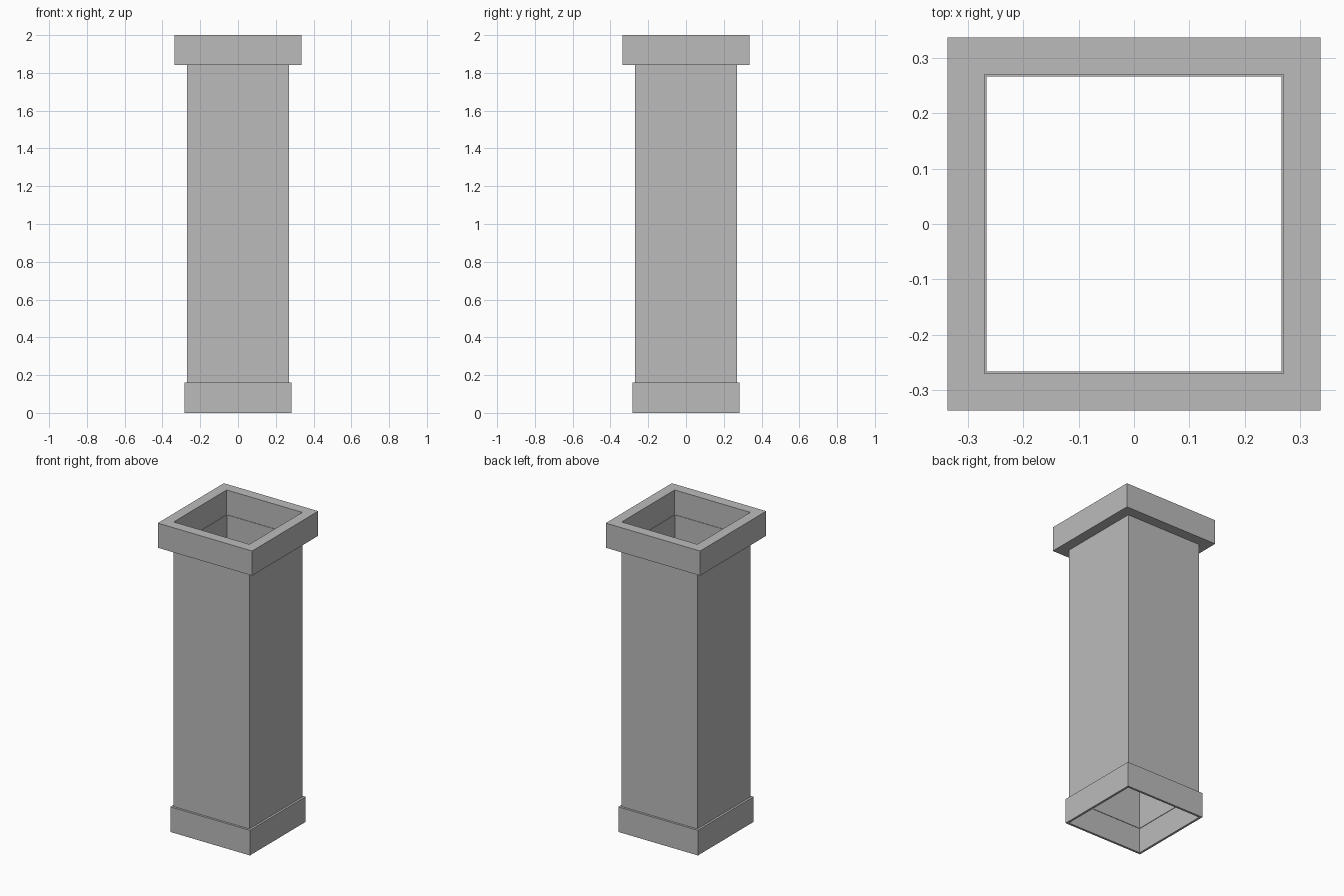
import bpy
import bmesh

if "Cube" in bpy.data.objects:
    bpy.data.objects.remove(bpy.data.objects["Cube"], do_unlink=True)

stone = bpy.data.materials.new("stone_grey")
stone.use_nodes = True
GREY = (0.5, 0.5, 0.5, 1)
stone.diffuse_color = GREY
stone.node_tree.nodes["Principled BSDF"].inputs["Base Color"].default_value = GREY


def square_tube(name, outer, inner, bottom, top):
    """Open square tube: four loops of a wall section joined into a ring."""
    bm = bmesh.new()
    section = [(outer, bottom), (outer, top), (inner, top), (inner, bottom)]
    corners = [(-1, -1), (1, -1), (1, 1), (-1, 1)]
    loops = [[bm.verts.new((x * r, y * r, z)) for x, y in corners] for r, z in section]
    for i, low in enumerate(loops):
        high = loops[(i + 1) % 4]
        for k in range(4):
            n = (k + 1) % 4
            bm.faces.new((low[k], low[n], high[n], high[k]))
    bmesh.ops.recalc_face_normals(bm, faces=bm.faces)
    mesh = bpy.data.meshes.new(name)
    bm.to_mesh(mesh)
    bm.free()
    mesh.materials.append(stone)
    obj = bpy.data.objects.new(name, mesh)
    bpy.context.collection.objects.link(obj)
    return obj


# Hollow square column: plinth, thin-walled shaft and overhanging cap
BASE_TOP, CAP_BOTTOM, HEIGHT = 0.162, 1.841, 2.0
BORE = 0.27
square_tube("base_plinth", 0.284, BORE, 0, BASE_TOP)
square_tube("shaft", BORE, 0.267, BASE_TOP, CAP_BOTTOM)
square_tube("top_cap", 0.337, BORE, CAP_BOTTOM, HEIGHT)
